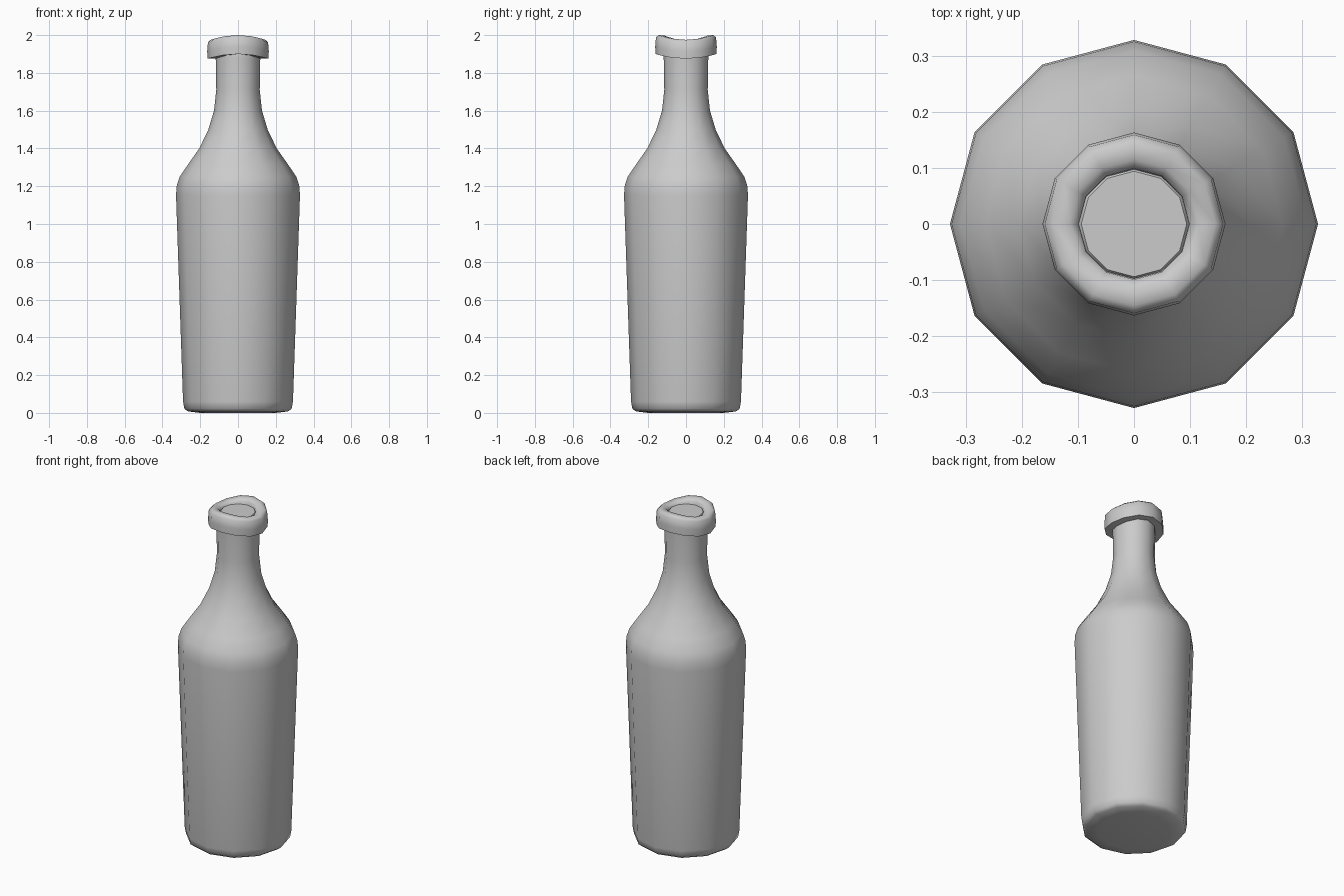
import bpy, bmesh, math

if "Cube" in bpy.data.objects:
    bpy.data.objects.remove(bpy.data.objects["Cube"])

SIDES = 12


def lathe(name, profile, closed=False, saddle=0.0):
    """Revolve an (r, z) profile; saddle lowers the left and right sides."""
    bm = bmesh.new()
    rings = []
    for r, z in profile:
        ring = []
        for i in range(SIDES):
            a = 2 * math.pi * i / SIDES
            ring.append(bm.verts.new((r * math.cos(a), r * math.sin(a),
                                      z - saddle * math.cos(a) ** 2)))
        rings.append(ring)
    pairs = list(zip(rings, rings[1:]))
    if closed:
        pairs.append((rings[-1], rings[0]))
    for lo, hi in pairs:
        for i in range(SIDES):
            j = (i + 1) % SIDES
            bm.faces.new((lo[i], lo[j], hi[j], hi[i]))
    if not closed:
        bm.faces.new(rings[0][::-1])
        bm.faces.new(rings[-1])
    bmesh.ops.recalc_face_normals(bm, faces=bm.faces)
    mesh = bpy.data.meshes.new(name)
    bm.to_mesh(mesh)
    bm.free()
    obj = bpy.data.objects.new(name, mesh)
    bpy.context.collection.objects.link(obj)
    bpy.ops.object.select_all(action='DESELECT')
    obj.select_set(True)
    bpy.context.view_layer.objects.active = obj
    bpy.ops.object.shade_smooth_by_angle(angle=math.radians(50))
    return obj


# Body, shoulder and neck, closed by a flat stopper disc just under the rim
lathe("bottle_body", [
    (0.20, 0.0), (0.265, 0.008), (0.284, 0.022), (0.291, 0.06),
    (0.328, 1.15), (0.325, 1.20), (0.309, 1.25), (0.265, 1.315),
    (0.205, 1.40), (0.157, 1.50), (0.127, 1.60), (0.115, 1.71),
    (0.118, 1.88), (0.118, 1.93), (0.094, 1.965)])

# Slightly saddle-shaped lip ring
lathe("bottle_lip", [
    (0.112, 1.90), (0.162, 1.90), (0.163, 1.94), (0.159, 1.988),
    (0.145, 2.0), (0.115, 1.998), (0.099, 1.985), (0.096, 1.94)],
    closed=True, saddle=0.025)
